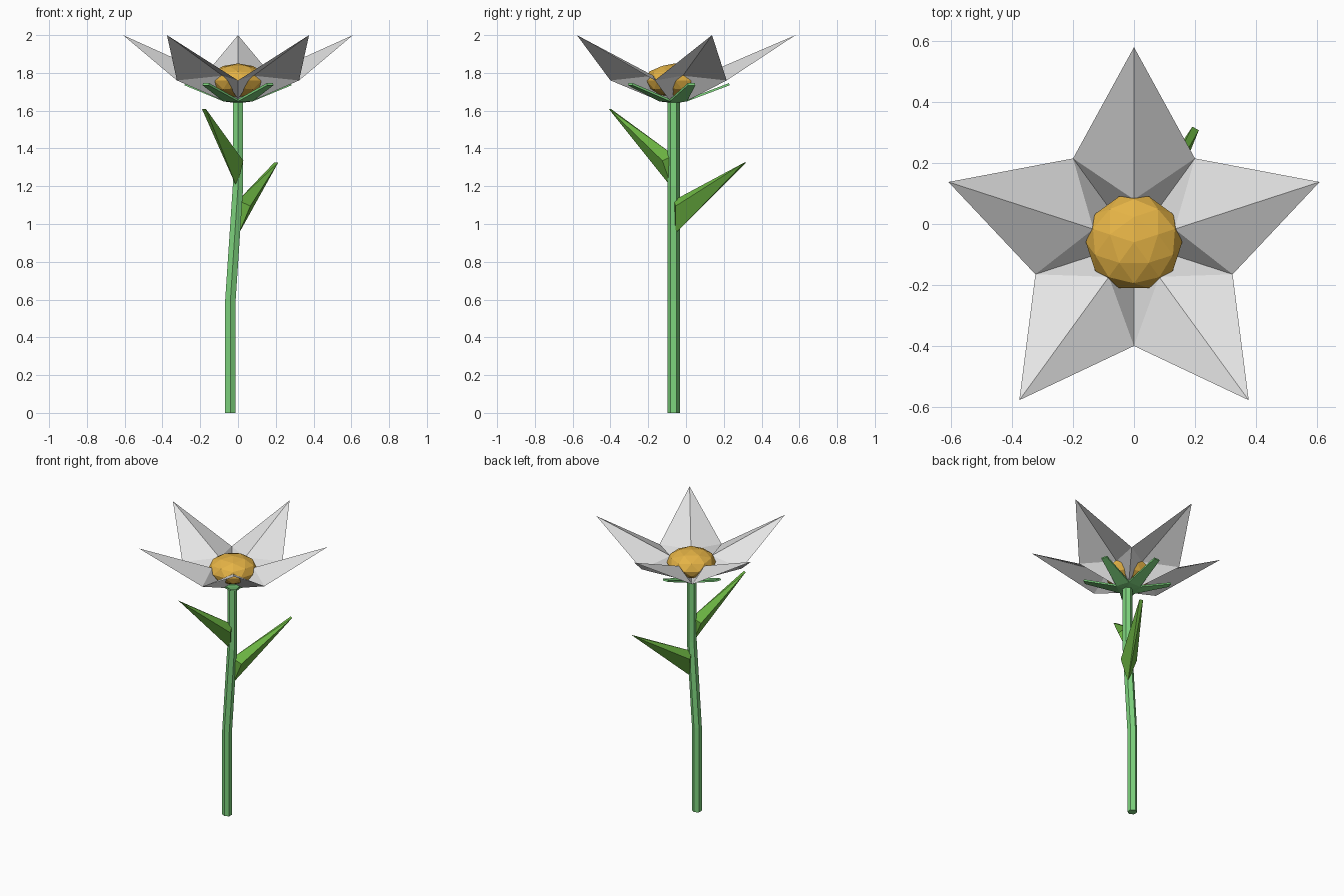
import bpy
import bmesh
from math import sin, cos, pi, radians
from mathutils import Vector, Matrix

cube = bpy.data.objects.get("Cube")
if cube:
    bpy.data.objects.remove(cube, do_unlink=True)

AXIS_Y = -0.06   # flower and stem axis


def material(name, rgb):
    m = bpy.data.materials.new(name)
    m.use_nodes = True
    m.diffuse_color = (*rgb, 1)
    m.node_tree.nodes["Principled BSDF"].inputs["Base Color"].default_value = (*rgb, 1)
    return m


WHITE = material("petal white", (0.78, 0.78, 0.78))
YELLOW = material("centre yellow", (0.78, 0.45, 0.06))
STEM = material("stem green", (0.21, 0.66, 0.21))
LEAF = material("leaf green", (0.15, 0.46, 0.055))


def finish(bm, name, mat):
    mesh = bpy.data.meshes.new(name)
    bm.to_mesh(mesh)
    bm.free()
    mesh.materials.append(mat)
    ob = bpy.data.objects.new(name, mesh)
    bpy.context.collection.objects.link(ob)
    return ob


def polar(r, degrees, z):
    a = radians(degrees)
    return Vector((r * cos(a), AXIS_Y + r * sin(a), z))


def add_faces(bm, *faces):
    for pts in faces:
        bm.faces.new([bm.verts.new(p) for p in pts])


# Petals: five pointed sheets with a raised central ridge
bm = bmesh.new()
for k in range(5):
    a = 90 + 72 * k
    tip, ridge = polar(0.64, a, 2.0), polar(0.14, a, 1.785)
    hub = Vector((0, AXIS_Y, 1.66))
    for s in (-1, 1):
        notch, root = polar(0.34, a + 36 * s, 1.76), polar(0.1, a + 36 * s, 1.66)
        tris = [(tip, ridge, notch), (ridge, root, notch), (ridge, hub, root)]
        add_faces(bm, *[t[::-s] for t in tris])
bmesh.ops.remove_doubles(bm, verts=bm.verts, dist=0.0005)
bmesh.ops.recalc_face_normals(bm, faces=bm.faces)
finish(bm, "petals", WHITE)

# Flower centre: squashed faceted ball
bm = bmesh.new()
place = (Matrix.Translation((0, AXIS_Y, 1.76)) @ Matrix.Diagonal((0.158, 0.158, 0.09, 1))
         @ Matrix.Rotation(radians(18), 4, 'Z'))
bmesh.ops.create_icosphere(bm, subdivisions=2, radius=1, matrix=place)
finish(bm, "flower_centre", YELLOW)

# Sepals: narrow star under the petals
bm = bmesh.new()
hub = Vector((0, AXIS_Y, 1.645))
for k in range(5):
    a = 90 + 72 * k
    right, left = polar(0.08, a - 36, 1.655), polar(0.08, a + 36, 1.655)
    tip_r, tip_l = polar(0.29, a - 4, 1.74), polar(0.29, a + 4, 1.74)
    add_faces(bm, (hub, right, left), (right, tip_r, tip_l, left))
bmesh.ops.remove_doubles(bm, verts=bm.verts, dist=0.0005)
bmesh.ops.recalc_face_normals(bm, faces=bm.faces)
sepals = finish(bm, "sepals", STEM)
solid = sepals.modifiers.new("thickness", 'SOLIDIFY')
solid.thickness = 0.012
solid.offset = 0

# Stem: six-sided tube along a slightly bent path
SIDES = 6
bm = bmesh.new()
rings = []
for x, z in ((-0.04, 0), (-0.04, 0.6), (0, 1.2), (0, 1.66)):
    rings.append([bm.verts.new((x + 0.032 * sin(2 * pi * i / SIDES),
                                -0.065 - 0.032 * cos(2 * pi * i / SIDES), z))
                  for i in range(SIDES)])
for low, high in zip(rings, rings[1:]):
    for i in range(SIDES):
        j = (i + 1) % SIDES
        bm.faces.new((low[i], low[j], high[j], high[i]))
bm.faces.new(rings[0][::-1])
bm.faces.new(rings[-1])
finish(bm, "stem", STEM)


# Leaves: faceted wedges that leave the stem, bend and taper to a blunt tip
def leaf(name, side, base_z, bend_z, tip_z, reach):
    out = Vector((0.47, 0.88, 0)) * side
    across = Vector((0.88, -0.47, 0))
    origin = Vector((0, -0.065, 0))

    def point(o, w, z):
        return origin + out * o + across * w + Vector((0, 0, z))

    pts = [point(0.01, 0, base_z), point(0, 0, bend_z + 0.03),
           point(0.04, -0.053, bend_z), point(0.04, 0.053, bend_z),
           point(reach, -0.012, tip_z), point(reach, 0.012, tip_z)]
    bm = bmesh.new()
    for p in pts:
        bm.verts.new(p)
    bmesh.ops.convex_hull(bm, input=bm.verts)
    bmesh.ops.recalc_face_normals(bm, faces=bm.faces)
    finish(bm, name, LEAF)


leaf("lower_leaf", 1, 0.95, 1.095, 1.325, 0.43)
leaf("upper_leaf", -1, 1.19, 1.335, 1.61, 0.385)
